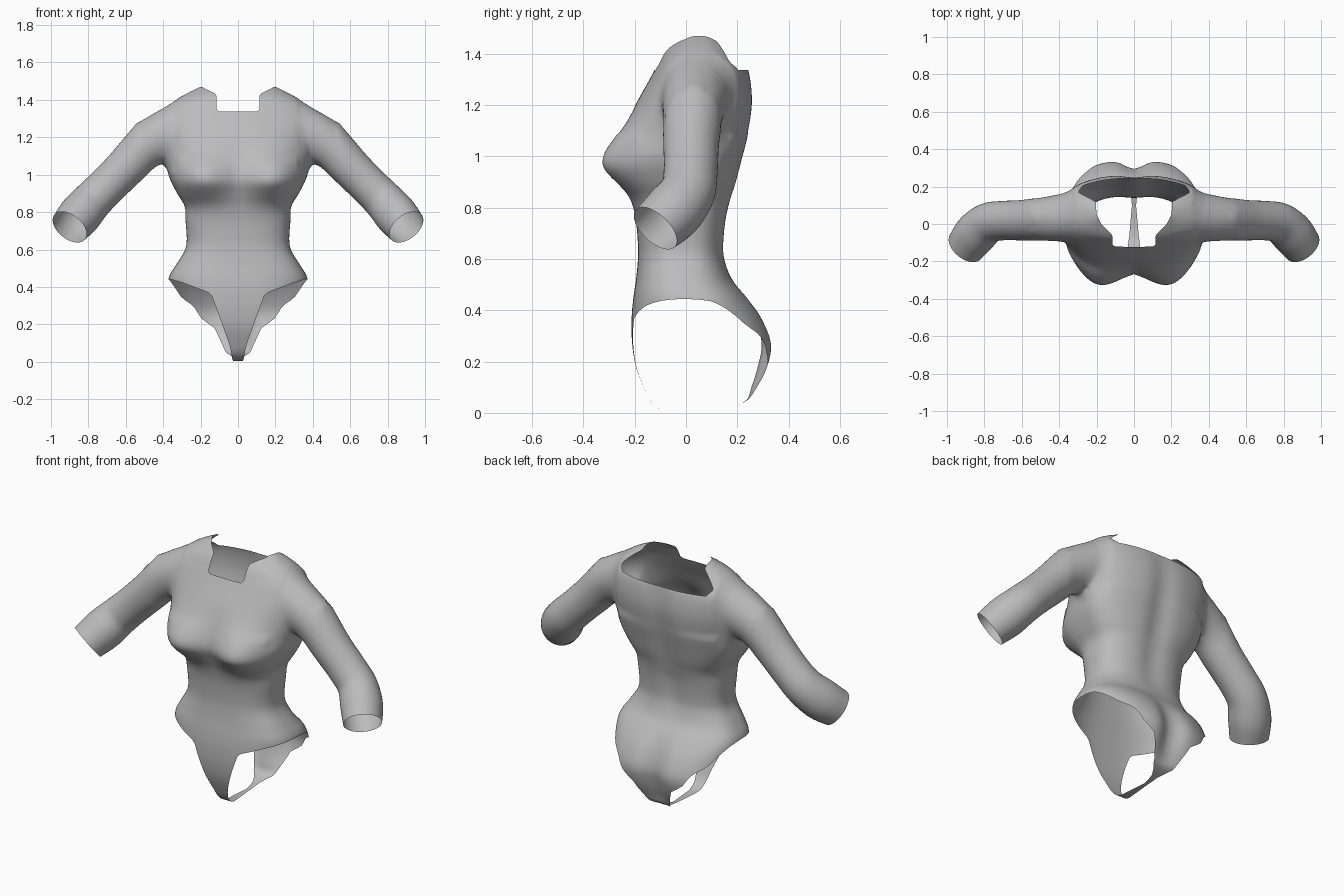
import bpy, bmesh, math
from mathutils import Vector

if "Cube" in bpy.data.objects:
    bpy.data.objects.remove(bpy.data.objects["Cube"])

SEG = 128


def curve(table, steps):
    """Catmull-Rom through rows of numbers."""
    pts = [Vector(r) for r in table]
    out = []
    for i in range(len(pts) - 1):
        a, b, c, d = pts[max(i - 1, 0)], pts[i], pts[i + 1], pts[min(i + 2, len(pts) - 1)]
        for k in range(steps):
            t = k / steps
            out.append(0.5 * (2 * b + (c - a) * t + (2 * a - 5 * b + 4 * c - d) * t * t
                              + (3 * b - a - 3 * c + d) * t ** 3))
    return out + [pts[-1]]


def lerp(table, v):
    """Piecewise linear lookup."""
    if v <= table[0][0]:
        return table[0][1]
    for (a, p), (b, q) in zip(table, table[1:]):
        if v <= b:
            return p + (q - p) * (v - a) / (b - a)
    return table[-1][1]


def loft(name, rings):
    """Closed solid from rings; the ends are capped with strips of quads."""
    bm = bmesh.new()
    rows = [[bm.verts.new(p) for p in r] for r in rings]
    n = len(rows[0])
    for r, s in zip(rows, rows[1:]):
        for i in range(n):
            bm.faces.new((r[i], r[(i + 1) % n], s[(i + 1) % n], s[i]))
    for r in (rows[0], rows[-1]):
        for i in range(n // 2):
            quad = [r[i], r[i + 1], r[(n // 2 - i - 1) % n], r[(n // 2 - i) % n]]
            quad = list(dict.fromkeys(quad))
            if i < n // 4 and len(quad) > 2:
                bm.faces.new(quad)
        for i in range(n // 4):
            j = n // 2 + i
            quad = list(dict.fromkeys([r[j], r[j + 1], r[(n - i - 1) % n], r[(n - i) % n]]))
            if len(quad) > 2:
                bm.faces.new(quad)
        half = [r[0], r[n // 2]]
    bmesh.ops.recalc_face_normals(bm, faces=bm.faces)
    me = bpy.data.meshes.new(name)
    bm.to_mesh(me)
    bm.free()
    ob = bpy.data.objects.new(name, me)
    bpy.context.collection.objects.link(ob)
    return ob


def clip(bm, f):
    """Cut the surface along f = 0 and drop the part where f > 0."""
    bmesh.ops.triangulate(bm, faces=[p for p in bm.faces if len(p.verts) > 3])
    val = {v: f(v.co) for v in bm.verts}
    new = set()
    for e in list(bm.edges):
        a, b = e.verts
        if (val[a] > 0) != (val[b] > 0):
            new.add(bmesh.utils.edge_split(e, a, val[a] / (val[a] - val[b]))[1])
    for p in list(bm.faces):
        c = [v for v in p.verts if v in new]
        if len(c) == 2:
            bmesh.utils.face_split(p, c[0], c[1])
    dead = [p for p in bm.faces if any(v not in new and val[v] > 0 for v in p.verts)]
    bmesh.ops.delete(bm, geom=dead, context='FACES')


# Torso: z, half width, front y, back y, middle y, depth of back groove
TORSO = [(.005, .37, -.07, .10, .03, 0), (.02, .37, -.11, .17, .03, 0),
         (.05, .37, -.14, .245, .03, .01), (.1, .37, -.165, .285, .03, .03),
         (.18, .37, -.195, .325, .03, .045), (.27, .37, -.21, .34, .03, .045),
         (.37, .37, -.212, .30, .03, .03), (.45, .37, -.205, .24, .02, .01),
         (.52, .33, -.195, .18, .0, .0), (.59, .287, -.188, .155, -.01, .005),
         (.65, .274, -.187, .15, -.01, .01), (.75, .28, -.195, .16, -.01, .015),
         (.83, .285, -.21, .178, 0, .015), (.9, .325, -.23, .20, .01, .02),
         (.98, .365, -.25, .22, .02, .02), (1.08, .39, -.235, .245, .03, .02),
         (1.2, .415, -.195, .262, .04, .015), (1.3, .42, -.142, .255, .04, .01),
         (1.36, .385, -.11, .235, .04, 0), (1.42, .30, -.075, .19, .05, 0),
         (1.475, .19, .0, .13, .06, 0)]


def torso_ring(row):
    z, hw, yf, yb, yc, groove = row
    ex = 2 / (2.6 if z < 1.1 else 2.3)
    ring = []
    for i in range(SEG):
        a = 2 * math.pi * i / SEG
        s, c = math.sin(a), math.cos(a)
        if i % (SEG // 2) == 0:
            s = 0.0
        x = hw * math.copysign(abs(s) ** ex, s)
        k = abs(c) ** ex
        if c > 0:
            y = yc + (yf - yc) * k
            up = .10 if z > .97 else .075
            bust = math.exp(-((abs(x) - .2) / .11) ** 2 / 2 - ((z - .97) / up) ** 2 / 2)
            y -= .095 * bust * min(1, 2 * k)
        else:
            y = yc + (yb - yc) * k - groove * math.exp(-(x / .07) ** 2)
        ring.append((x, y, z))
    return ring


# Sleeve: x, y, z, radius along the arm
SLEEVE = [(.30, .03, 1.27, .11), (.41, .03, 1.215, .135), (.5, .025, 1.145, .117),
          (.6, .02, 1.04, .108), (.7, .018, .94, .105), (.78, .005, .86, .108),
          (.845, -.05, .785, .115), (.90, -.12, .72, .105), (.93, -.156, .683, .10)]


def sleeve(name, side):
    path = curve(SLEEVE, 5)
    rings = []
    for i, p in enumerate(path):
        t = (path[min(i + 1, len(path) - 1)].xyz - path[max(i - 1, 0)].xyz).normalized()
        u = t.cross(Vector((0, 1, 0))).normalized()
        w = t.cross(u)
        ring = []
        for k in range(48):
            a = 2 * math.pi * k / 48
            q = p.xyz + (u * math.cos(a) + w * math.sin(a)) * p[3]
            ring.append((q.x * side, q.y, q.z))
        rings.append(ring)
    return loft(name, rings)


def leg_cut(p):
    """Leg openings: a narrow front panel and a wider seat panel remain."""
    if p.z > .6:
        return -1
    front = lerp([(0, .028), (.05, .036), (.1, .048), (.27, .11), (.365, .145),
                  (.39, .21), (.42, .29), (.445, .372), (.5, .5)], p.z)
    back = lerp([(0, .008), (.02, .02), (.05, .065), (.18, .125), (.23, .195),
                 (.3, .24), (.34, .30), (.40, .34), (.445, .372), (.5, .5)], p.z)
    t = min(1, max(0, (p.y + .1) / .18))
    return abs(p.x) - (front + (back - front) * t)


def neck_cut(p):
    """Neck opening: narrow in front, wide across the upper back."""
    w = lerp([(-.12, .115), (-.06, .115), (0, .175), (.05, .2), (.12, .205),
              (.17, .3), (.21, .27), (.25, .24)], p.y)
    return min(w - abs(p.x), p.z - 1.337)


def cuff_cut(p):
    """Open sleeve ends."""
    if abs(p.x) < .65:
        return -1
    return (Vector((abs(p.x), p.y, p.z)) - Vector((.9, -.12, .72))).dot(Vector((.5, -.6, -.62)))


# Join torso and sleeves into one skin
body = loft("bodysuit", [torso_ring(r) for r in curve(TORSO, 5)])
arms = [sleeve("left_sleeve", 1), sleeve("right_sleeve", -1)]
for arm in arms:
    mod = body.modifiers.new("join", 'BOOLEAN')
    mod.operation, mod.solver, mod.object = 'UNION', 'EXACT', arm
joined = bpy.data.meshes.new_from_object(
    body.evaluated_get(bpy.context.evaluated_depsgraph_get()))
body.modifiers.clear()
body.data = joined
for arm in arms:
    bpy.data.objects.remove(arm)

# Soften the shoulder joins, then cut the openings
bm = bmesh.new()
bm.from_mesh(joined)
bmesh.ops.triangulate(bm, faces=bm.faces)
soft = [v for v in bm.verts if .32 < abs(v.co.x) < .54 and v.co.z > 1.03]
for _ in range(25):
    bmesh.ops.smooth_vert(bm, verts=soft, factor=.5, use_axis_x=True, use_axis_y=True, use_axis_z=True)
for f in (leg_cut, neck_cut, cuff_cut):
    clip(bm, f)
bm.to_mesh(joined)
bm.free()
joined.shade_smooth()

# One plain grey cloth
grey = bpy.data.materials.new("grey cloth")
grey.diffuse_color = (.5, .5, .5, 1)
grey.use_nodes = True
grey.node_tree.nodes["Principled BSDF"].inputs["Base Color"].default_value = grey.diffuse_color
joined.materials.clear()
joined.materials.append(grey)
